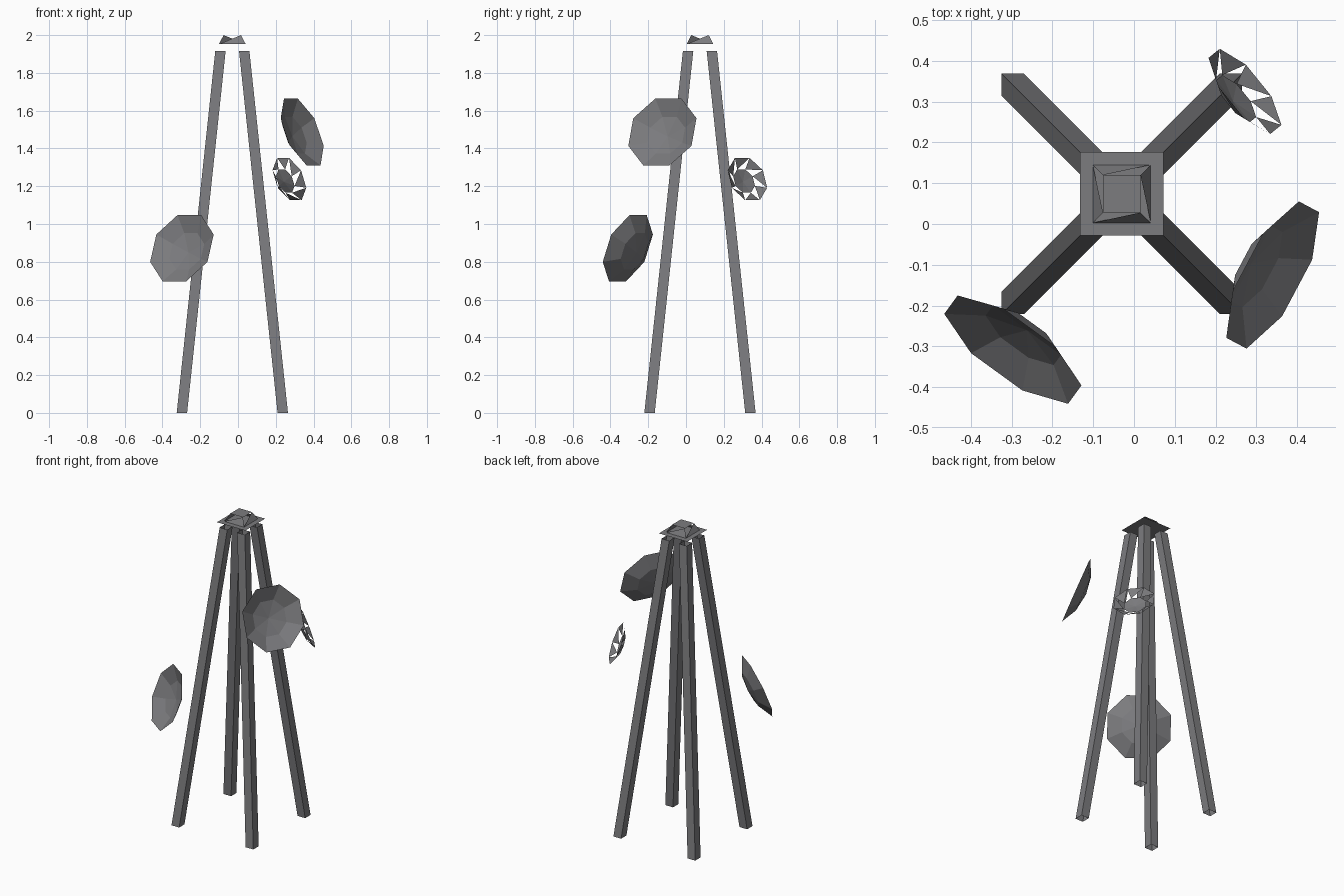
import bpy
import bmesh
from math import cos, sin, pi, radians
from mathutils import Matrix, Vector

old = bpy.data.objects.get("Cube")
if old:
    bpy.data.objects.remove(old, do_unlink=True)

steel = bpy.data.materials.new("steel_grey")
steel.use_nodes = True
GREY = (0.2, 0.2, 0.21, 1)
steel.diffuse_color = GREY
steel.node_tree.nodes["Principled BSDF"].inputs["Base Color"].default_value = GREY

AXIS = Vector((-0.03, 0.074, 0))  # vertical axis of the tower


def finish(name, bm, matrix):
    mesh = bpy.data.meshes.new(name)
    bm.to_mesh(mesh)
    bm.free()
    mesh.materials.append(steel)
    obj = bpy.data.objects.new(name, mesh)
    obj.matrix_world = matrix
    bpy.context.collection.objects.link(obj)


def ring(bm, sides, radius, z, centre=(0, 0)):
    """Polygon with flat sides facing the axes; radius is to the corners."""
    angles = [2 * pi * (i + 0.5) / sides for i in range(sides)]
    return [bm.verts.new((centre[0] + radius * cos(a), centre[1] + radius * sin(a), z))
            for a in angles]


def bridge(bm, outer, inner, lattice=False):
    """Join two rings with quads, or with alternate triangles only."""
    n = len(outer)
    for i in range(n):
        j = (i + 1) % n
        if lattice:
            bm.faces.new((outer[i], outer[j], inner[j]))
        else:
            bm.faces.new((outer[i], outer[j], inner[j], inner[i]))


# Four leaning square legs, open tubes
def leg(name, sx, sy):
    bm = bmesh.new()
    half = 0.0275 * 2 ** 0.5
    low = ring(bm, 4, half, 0, (sx * 0.267, sy * 0.267))
    high = ring(bm, 4, half, 1.915, (sx * 0.063, sy * 0.063))
    bridge(bm, low, high)
    finish(name, bm, Matrix.Translation(AXIS))


for sy, end in ((-1, "front"), (1, "back")):
    for sx, side in ((-1, "right"), (1, "left")):
        leg(f"{end}_{side}_leg", sx, sy)

# Thin square platform above the legs
bm = bmesh.new()
bm.faces.new(ring(bm, 4, 0.102 * 2 ** 0.5, 1.95))
finish("platform", bm, Matrix.Translation(AXIS))

# Small half-open cap with a flat top
bm = bmesh.new()
base = ring(bm, 4, 0.071 * 2 ** 0.5, 1.952)
top = ring(bm, 4, 0.046 * 2 ** 0.5, 2.0)
bridge(bm, base, top, lattice=True)
bm.faces.new(top)
finish("cap", bm, Matrix.Translation(AXIS))


# Eight-sided dishes, hollow side facing outward and up
def dish(name, centre, radius, azimuth, lattice=False):
    bm = bmesh.new()
    rim = ring(bm, 8, radius, 0)
    middle = ring(bm, 8, radius * 0.55, -radius * 0.23)
    bridge(bm, rim, middle, lattice)
    hub = bm.verts.new((0, 0, -radius * 0.31))
    for i in range(8):
        bm.faces.new((middle[i], middle[(i + 1) % 8], hub))
    tilt = Matrix.Rotation(radians(azimuth), 4, "Z") @ Matrix.Rotation(radians(69), 4, "Y")
    finish(name, bm, Matrix.Translation(centre) @ tilt)


dish("upper_dish", (0.34, -0.125, 1.487), 0.205, -28)
dish("lower_dish", (-0.297, -0.308, 0.872), 0.203, -126)
dish("lattice_dish", (0.272, 0.325, 1.238), 0.13, 39, lattice=True)
